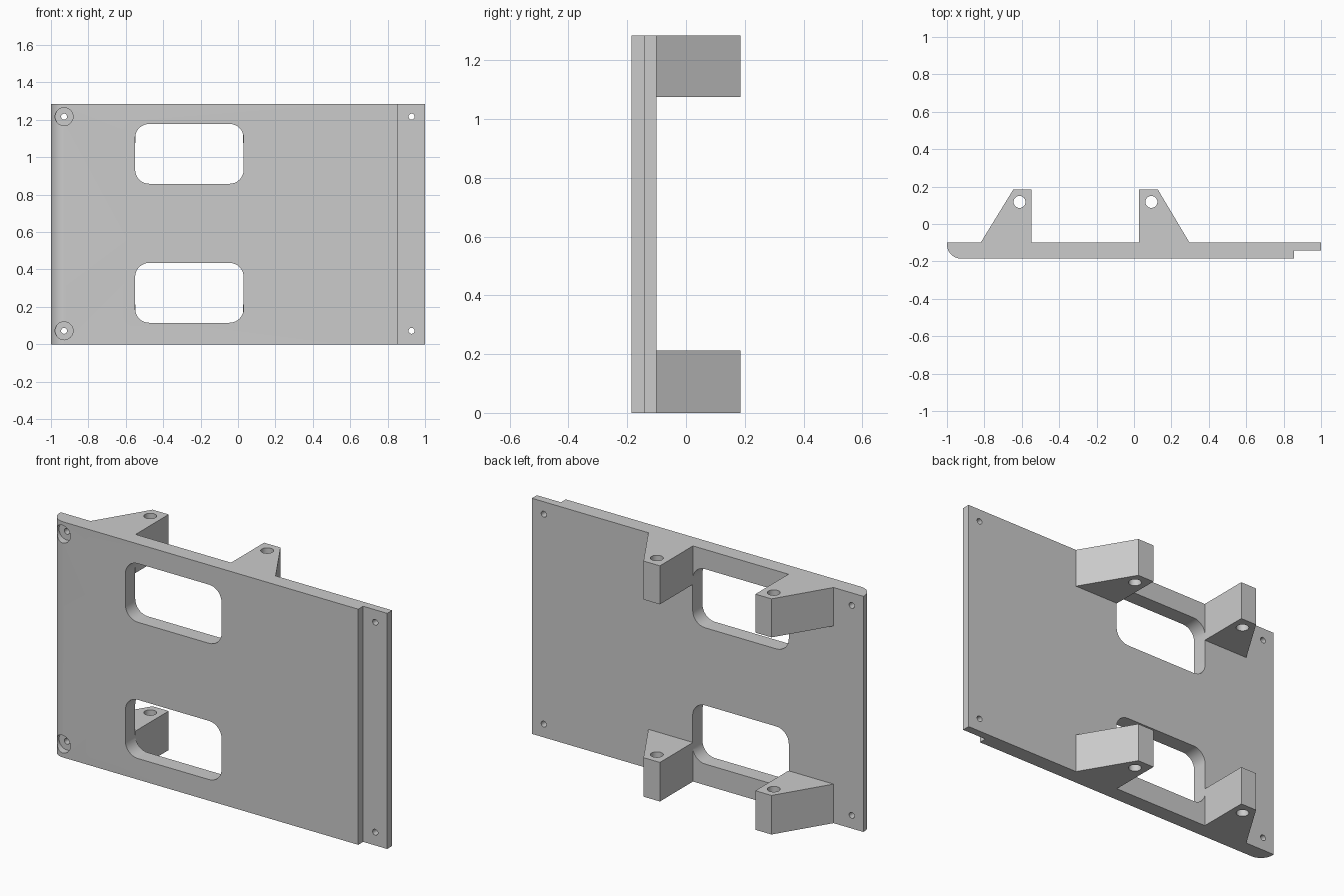
import bpy, bmesh
from math import sin, cos, pi
from mathutils import Vector

cube = bpy.data.objects.get("Cube")
if cube:
    bpy.data.objects.remove(cube)

grey = bpy.data.materials.new("light grey")
grey.use_nodes = True
colour = (0.6, 0.6, 0.6, 1)
grey.diffuse_color = colour
grey.node_tree.nodes["Principled BSDF"].inputs["Base Color"].default_value = colour

BACK, FRONT, HEIGHT = -0.10, -0.185, 1.285


def arc(cx, cy, r, start, end, steps):
    angles = [start + (end - start) * i / steps for i in range(steps + 1)]
    return [(cx + r * cos(a), cy + r * sin(a)) for a in angles]


def circle(cx, cy, r):
    return arc(cx, cy, r, 0, 2 * pi, 32)[:-1]


def prism(name, outline, low, high, axis="Z"):
    """Extrude an outline: XY along Z, or XZ along Y."""
    place = (lambda u, v: (u, v, low)) if axis == "Z" else (lambda u, v: (u, low, v))
    way = (0, 0, high - low) if axis == "Z" else (0, high - low, 0)
    bm = bmesh.new()
    face = bm.faces.new([bm.verts.new(place(u, v)) for u, v in outline])
    grown = bmesh.ops.extrude_face_region(bm, geom=[face])["geom"]
    moved = [v for v in grown if isinstance(v, bmesh.types.BMVert)]
    bmesh.ops.translate(bm, verts=moved, vec=Vector(way))
    bmesh.ops.recalc_face_normals(bm, faces=bm.faces)
    mesh = bpy.data.meshes.new(name)
    bm.to_mesh(mesh)
    bm.free()
    mesh.materials.append(grey)
    obj = bpy.data.objects.new(name, mesh)
    bpy.context.collection.objects.link(obj)
    return obj


def combine(target, tool, operation):
    """Apply a boolean and discard the tool."""
    bpy.context.view_layer.objects.active = target
    mod = target.modifiers.new(tool.name, "BOOLEAN")
    mod.operation, mod.object, mod.solver = operation, tool, "EXACT"
    bpy.ops.object.modifier_apply(modifier=mod.name)
    bpy.data.objects.remove(tool)


# Plate with a rounded front edge on one side and a stepped lip on the other
r = 0.075
profile = arc(-1 + r, FRONT + r, r, pi, 1.5 * pi, 12)
profile += [(0.855, FRONT), (0.855, -0.143), (1, -0.143), (1, BACK), (-1, BACK)]
plate = prism("mounting_plate", profile, 0, HEIGHT)

# Rounded windows
for z in (0.115, 0.858):
    left, right, top, c = -0.55, 0.03, z + 0.32, 0.075
    corners = [(right - c, top - c), (left + c, top - c), (left + c, z + c), (right - c, z + c)]
    outline = []
    for i, (x, y) in enumerate(corners):
        outline += arc(x, y, c, i * pi / 2, (i + 1) * pi / 2, 8)
    combine(plate, prism("window", outline, -0.4, 0, "Y"), "DIFFERENCE")

# Screw holes, counterbored on the rounded side
for z in (0.072, HEIGHT - 0.068):
    for x in (-0.93, 0.928):
        combine(plate, prism("screw_hole", circle(x, z, 0.016), -0.4, 0, "Y"), "DIFFERENCE")
    combine(plate, prism("counterbore", circle(-0.93, z, 0.048), -0.4, -0.145, "Y"), "DIFFERENCE")

# Four tapered brackets with vertical pin holes
tapers = {
    -0.612: [(-0.82, BACK), (-0.548, BACK), (-0.548, 0.185), (-0.645, 0.185)],
    0.093: [(0.028, BACK), (0.297, BACK), (0.127, 0.185), (0.028, 0.185)],
}
for hole_x, outline in tapers.items():
    for low, high in ((0, 0.213), (1.075, HEIGHT)):
        bracket = prism("bracket", outline, low, high)
        pin = prism("pin_hole", circle(hole_x, 0.118, 0.032), low - 0.1, high + 0.1)
        combine(bracket, pin, "DIFFERENCE")
        combine(plate, bracket, "UNION")

# Smooth the rounded walls, keep the edges crisp
bpy.ops.object.select_all(action="DESELECT")
plate.select_set(True)
bpy.context.view_layer.objects.active = plate
bpy.ops.object.shade_smooth_by_angle(angle=0.5)
